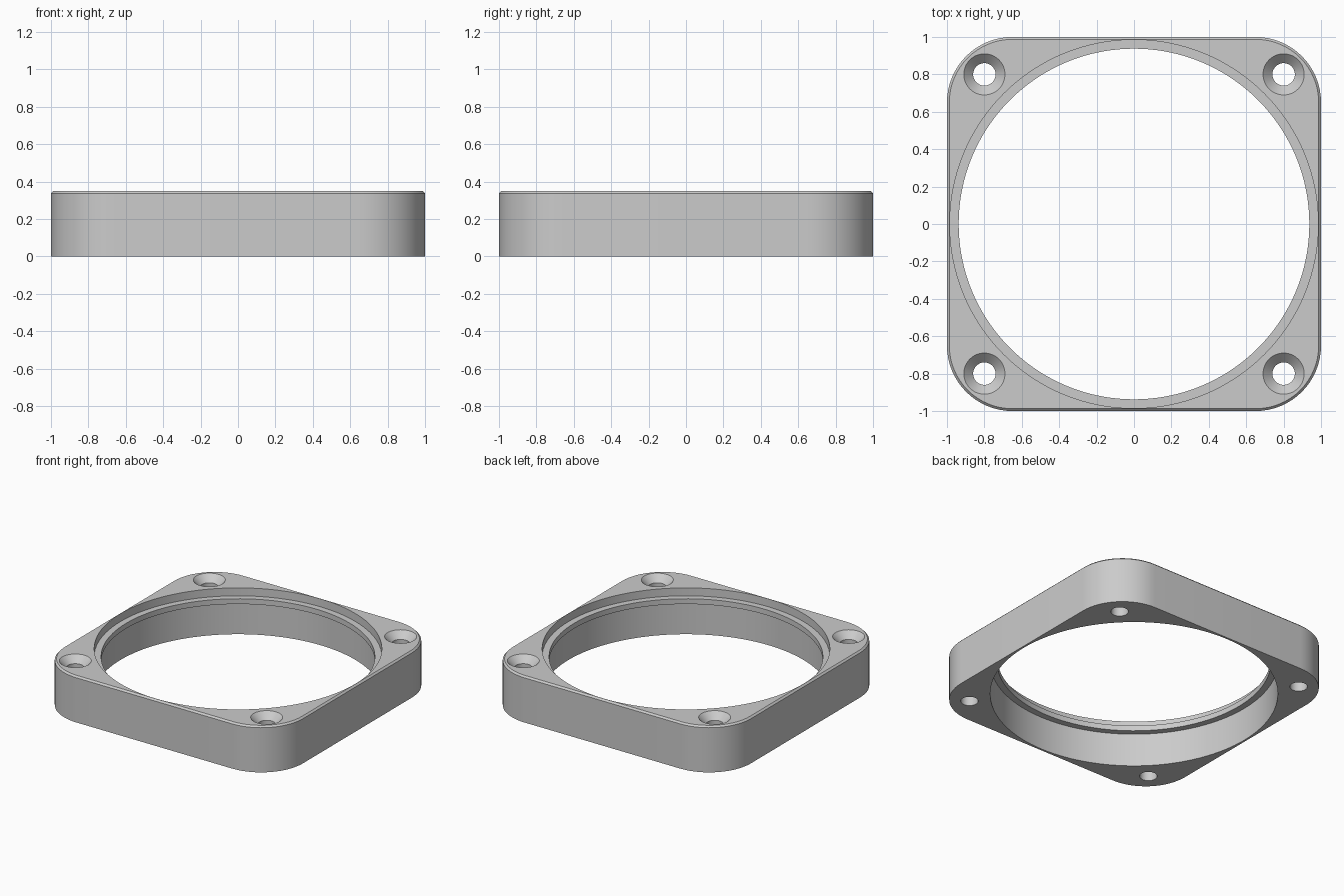
import bpy, bmesh
from math import sin, cos, pi, radians

old = bpy.data.objects.get("Cube")
if old:
    bpy.data.objects.remove(old, do_unlink=True)

HEIGHT = 0.35
CHAMFER = 0.0125
CORNER = 0.35

grey = bpy.data.materials.new("light_grey")
grey.use_nodes = True
colour = (0.6, 0.6, 0.6, 1)
grey.diffuse_color = colour
grey.node_tree.nodes["Principled BSDF"].inputs["Base Color"].default_value = colour


def loft(name, rings):
    """Closed solid through a stack of equally sized point rings."""
    bm = bmesh.new()
    loops = [[bm.verts.new(p) for p in ring] for ring in rings]
    n = len(loops[0])
    for low, high in zip(loops, loops[1:]):
        for i in range(n):
            j = (i + 1) % n
            bm.faces.new((low[i], low[j], high[j], high[i]))
    bm.faces.new(loops[0][::-1])
    bm.faces.new(loops[-1])
    bmesh.ops.recalc_face_normals(bm, faces=bm.faces)
    mesh = bpy.data.meshes.new(name)
    bm.to_mesh(mesh)
    bm.free()
    mesh.materials.append(grey)
    obj = bpy.data.objects.new(name, mesh)
    bpy.context.collection.objects.link(obj)
    return obj


def rounded_square(inset, z, steps=16):
    centre, radius = 1 - CORNER, CORNER - inset
    ring = []
    for k, (sx, sy) in enumerate([(1, 1), (-1, 1), (-1, -1), (1, -1)]):
        for i in range(steps + 1):
            a = (k + i / steps) * pi / 2
            ring.append((sx * centre + radius * cos(a), sy * centre + radius * sin(a), z))
    return ring


def turned(name, profile, x=0, y=0, sides=128):
    """Round solid from (radius, z) pairs."""
    return loft(name, [[(x + r * cos(2 * pi * i / sides), y + r * sin(2 * pi * i / sides), z)
                        for i in range(sides)] for r, z in profile])


# Rounded square body with a chamfered top edge
frame = loft("square_frame", [rounded_square(0, 0), rounded_square(0, HEIGHT - CHAMFER),
                              rounded_square(CHAMFER, HEIGHT)])

# Central bore leaving a thin lip between the upper and lower recesses
cutters = [turned("bore_cutter", [(0.985, -0.1), (0.985, 0.25), (0.9375, 0.25),
                                  (0.9375, 0.29), (0.985, 0.29), (0.985, 0.45)])]

# Countersunk screw holes in the corners
for sx in (-1, 1):
    for sy in (-1, 1):
        cutters.append(turned("screw_hole_cutter",
                              [(0.06, -0.1), (0.06, 0.3), (0.11, HEIGHT), (0.11, 0.45)],
                              sx * 0.8, sy * 0.8, 48))

for cutter in cutters:
    cutter.hide_render = True
    mod = frame.modifiers.new("cut", "BOOLEAN")
    mod.operation = "DIFFERENCE"
    mod.solver = "EXACT"
    mod.object = cutter

# Apply the cuts and discard the cutters
bpy.ops.object.select_all(action="DESELECT")
frame.select_set(True)
bpy.context.view_layer.objects.active = frame
for mod in list(frame.modifiers):
    bpy.ops.object.modifier_apply(modifier=mod.name)
for cutter in cutters:
    bpy.data.objects.remove(cutter, do_unlink=True)

bpy.ops.object.shade_smooth_by_angle(angle=radians(30))
